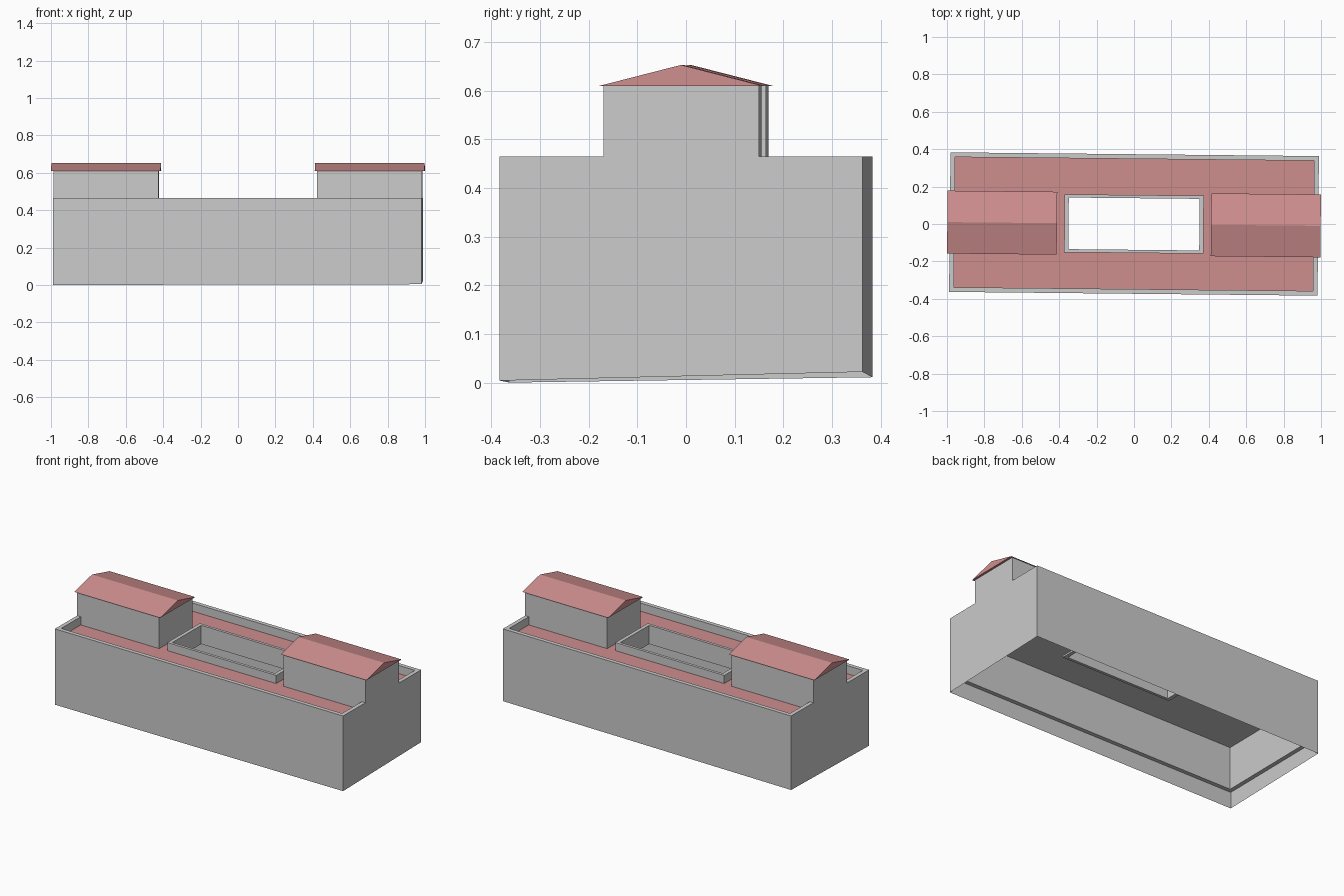
import bpy, bmesh
from mathutils import Matrix

if "Cube" in bpy.data.objects:
    bpy.data.objects.remove(bpy.data.objects["Cube"])

TURN = -0.0102            # whole building sits slightly turned on its plot
WALL_X, WALL_Y, WALL_T = 0.985, 0.373, 0.025
TOP, DECK, CEILING = 0.465, 0.415, 0.36

red = bpy.data.materials.new("roof_red")
red.diffuse_color = (0.62, 0.27, 0.27, 1)
red.use_nodes = True
red.node_tree.nodes["Principled BSDF"].inputs["Base Color"].default_value = red.diffuse_color


def finish(name, bm, mat=None, flip=False):
    if flip:
        bmesh.ops.recalc_face_normals(bm, faces=bm.faces[:])
    mesh = bpy.data.meshes.new(name)
    bm.to_mesh(mesh)
    bm.free()
    if mat:
        mesh.materials.append(mat)
    obj = bpy.data.objects.new(name, mesh)
    obj.rotation_euler.z = TURN
    bpy.context.collection.objects.link(obj)
    return obj


def loft(name, rects, mat=None, closed=False, foot=None):
    """Join successive rectangles (half x, half y, z) with quads."""
    bm = bmesh.new()
    loops = []
    for n, (hx, hy, z) in enumerate(rects):
        zs = foot if foot and n == 0 else [z] * 4
        corners = [(-hx, -hy), (hx, -hy), (hx, hy), (-hx, hy)]
        loops.append([bm.verts.new((x, y, h)) for (x, y), h in zip(corners, zs)])
    if closed:
        loops.append(loops[0])
    for a, b in zip(loops, loops[1:]):
        for i in range(4):
            j = (i + 1) % 4
            bm.faces.new((a[i], a[j], b[j], b[i]))
    return finish(name, bm, mat)


def prism(name, profile, step, mat=None, turned=False):
    """Extrude a closed profile of 3D points along step."""
    bm = bmesh.new()
    face = bm.faces.new([bm.verts.new(p) for p in profile])
    new = bmesh.ops.extrude_face_region(bm, geom=[face])["geom"]
    bmesh.ops.translate(bm, vec=step, verts=[v for v in new if isinstance(v, bmesh.types.BMVert)])
    if turned:
        bmesh.ops.rotate(bm, matrix=Matrix.Rotation(3.14159265, 3, 'Z'), verts=bm.verts[:])
    return finish(name, bm, mat, flip=True)


# Outer walls with parapet; the foot follows sloping ground, thin skirt below 0.1
ix, iy = WALL_X - WALL_T, WALL_Y - WALL_T
loft("outer_walls",
     [(WALL_X, WALL_Y, 0), (WALL_X, WALL_Y, TOP), (ix, iy, TOP), (ix, iy, 0.10), (WALL_X, WALL_Y, 0.10)],
     foot=[0.0, 0.004, 0.022, 0.011])

# Flat roof around the courtyard, and the ceiling under it
loft("flat_roof", [(ix, iy, DECK), (0.372, 0.155, DECK)], red)
loft("ceiling", [(0.372, 0.155, CEILING), (ix, iy, CEILING)])

# Courtyard parapet
loft("courtyard_parapet",
     [(0.372, 0.155, 0.35), (0.372, 0.155, TOP), (0.35, 0.138, TOP), (0.35, 0.138, 0.35)],
     closed=True)

# Two rooftop houses with gabled roofs, one at each end
for side, turned in (("right", False), ("left", True)):
    hw, x0, eave = 0.16, 0.424, 0.61
    outline = [(x0, DECK), (ix, DECK), (ix, TOP), (WALL_X, TOP), (WALL_X, eave), (x0, eave)]
    prism(side + "_house_walls", [(x, -hw, z) for x, z in outline], (0, 2 * hw, 0), turned=turned)
    gable = [(-0.168, eave), (0.168, eave), (0, 0.653)]
    prism(side + "_house_roof", [(0.412, y, z) for y, z in gable], (0.586, 0, 0), red, turned)
